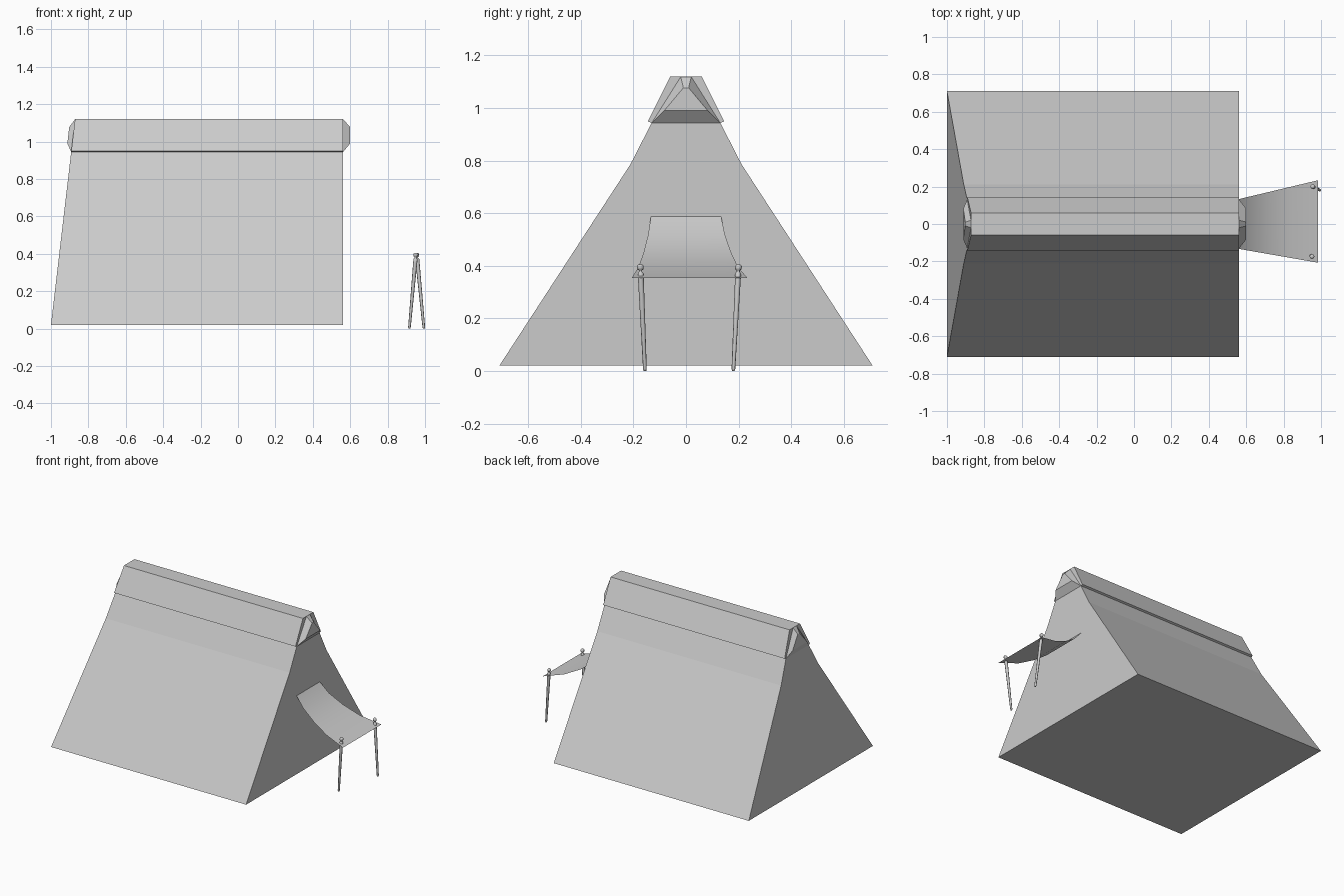
import bpy, bmesh
from mathutils import Vector

if "Cube" in bpy.data.objects:
    bpy.data.objects.remove(bpy.data.objects["Cube"])


def make(name, bm, smooth=False):
    me = bpy.data.meshes.new(name)
    bm.to_mesh(me)
    bm.free()
    ob = bpy.data.objects.new(name, me)
    bpy.context.collection.objects.link(ob)
    if smooth:
        for p in me.polygons:
            p.use_smooth = True
    return ob


def loft(name, rings, smooth=False):
    """Closed solid through rings that share the same point count."""
    bm = bmesh.new()
    vs = [[bm.verts.new(p) for p in r] for r in rings]
    n = len(vs[0])
    for a, b in zip(vs, vs[1:]):
        for i in range(n):
            j = (i + 1) % n
            bm.faces.new((a[i], a[j], b[j], b[i]))
    bm.faces.new(vs[0])
    bm.faces.new(vs[-1])
    bmesh.ops.recalc_face_normals(bm, faces=bm.faces)
    return make(name, bm, smooth)


def both_sides(half):
    return half + [(-y, z) for y, z in reversed(half)]


def back_x(z):
    # sloping back wall
    return -1 + 0.117 * (z - 0.02)


FRONT = 0.562


def section(half, front):
    return [(FRONT if front else back_x(z), y, z) for y, z in both_sides(half)]


# tent body: tall slopes with a kink below the ridge
body = [(0.71, 0.02), (0.212, 0.785), (0.13, 0.945), (0.05, 1.10)]
loft("tent_body", [section(body, False), section(body, True)])

# ridge cover
cover = [(0.145, 0.949), (0.06, 1.12)]
cover = [(0.13, 0.943)] + cover
loft("ridge_cover", [section(cover, False), section(cover, True)])

# tapered end plugs of the ridge
base = [(0.13, 0.944), (0.02, 1.119)]
tip = [(0.083, 0.99), (0.01, 1.077)]
loft("front_ridge_plug", [section(base, True),
                          [(0.60, y, z) for y, z in both_sides(tip)]])
loft("back_ridge_plug", [section(base, False),
                         [(back_x(z) - 0.026, y, z) for y, z in both_sides(tip)]])

# sagging awning: a single sheet that widens outward
bm = bmesh.new()
rows = []
for x, z in [(0.56, 0.59), (0.625, 0.517), (0.72, 0.452), (0.834, 0.395), (0.985, 0.353)]:
    t = (x - 0.56) / 0.425
    rows.append([bm.verts.new((x, -0.133 - 0.074 * t, z)),
                 bm.verts.new((x, 0.133 + 0.101 * t, z))])
for a, b in zip(rows, rows[1:]):
    bm.faces.new((a[0], b[0], b[1], a[1]))
make("awning", bm, True)


# tapered awning poles with a neck and a knob
POLE = [(0, 0.005), (0.02, 0.007), (0.87, 0.011), (0.92, 0.011), (0.93, 0.006),
        (0.945, 0.006), (0.955, 0.012), (0.985, 0.013), (1.0, 0.007)]


def pole(name, foot, top):
    foot, top = Vector(foot), Vector(top)
    bm = bmesh.new()
    bm.free()
    import math
    rings = []
    for t, r in POLE:
        c = foot.lerp(top, t)
        rings.append([(c.x + r * math.cos(k * math.pi / 4),
                       c.y + r * math.sin(k * math.pi / 4), c.z) for k in range(8)])
    loft(name, rings, True)


pole("left_pole", (0.916, -0.156, 0.0), (0.952, -0.174, 0.405))
pole("right_pole", (0.994, 0.180, 0.0), (0.955, 0.200, 0.405))
